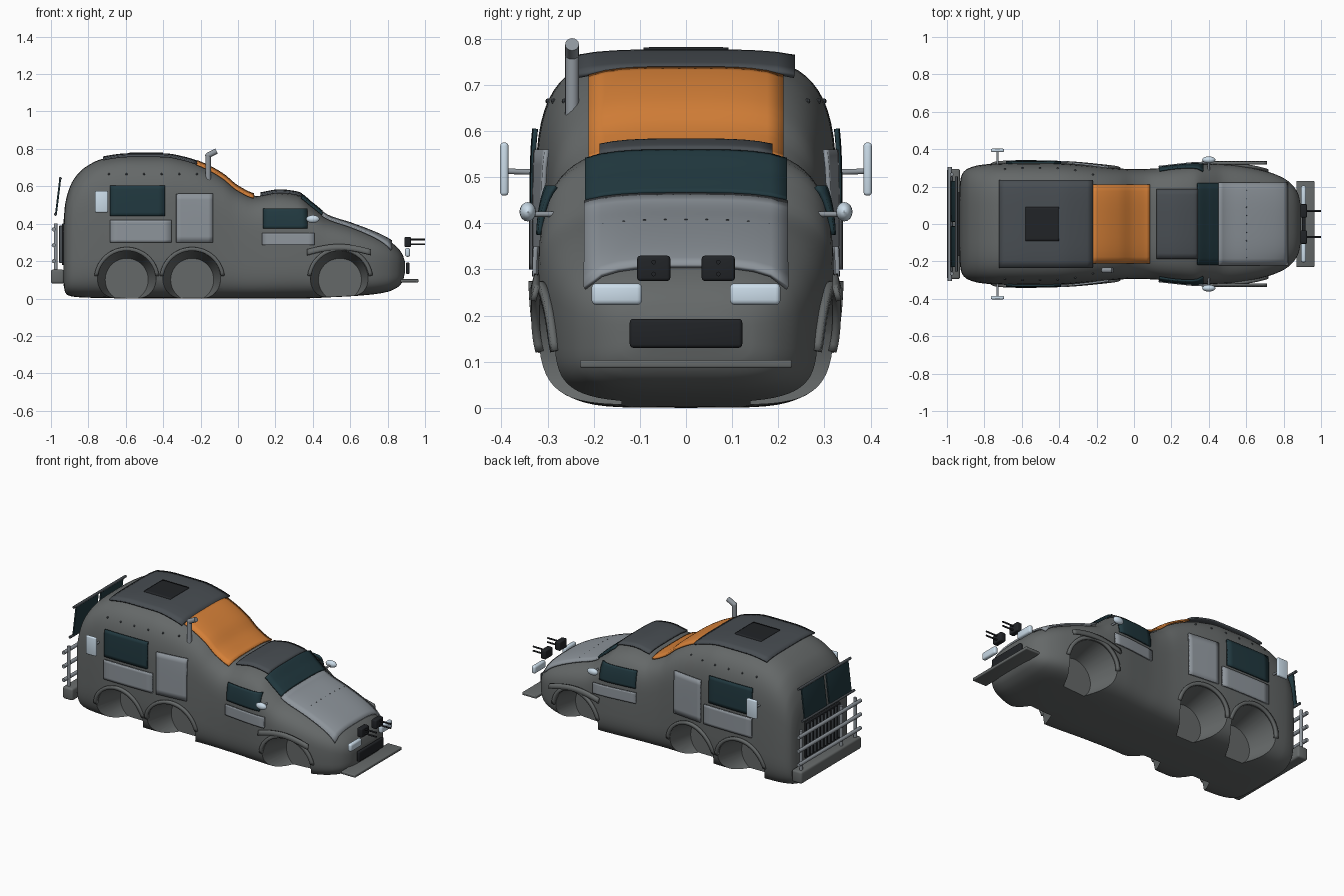
import bpy, bmesh, math
from mathutils import Vector, Matrix

if "Cube" in bpy.data.objects:
    bpy.data.objects.remove(bpy.data.objects["Cube"])

def mat(name, r, g, b):
    m = bpy.data.materials.new(name)
    m.diffuse_color = (r, g, b, 1)
    m.use_nodes = True
    m.node_tree.nodes["Principled BSDF"].inputs["Base Color"].default_value = m.diffuse_color
    return m

BODY = mat("body_grey", .13, .14, .14)
DARK = mat("slate", .065, .075, .085)
BLACK = mat("black", .015, .017, .02)
GLASS = mat("glass", .015, .04, .05)
STEEL = mat("steel", .27, .30, .33)
LAMP = mat("lamp", .6, .72, .82)
ORANGE = mat("orange", .68, .22, .04)

# Body stations: x, roof height, floor height, half width
ST = [(-.932, .42, .07, .21), (-.925, .50, .035, .25), (-.91, .565, .018, .28), (-.88, .635, .01, .30),
      (-.82, .70, .005, .316), (-.72, .748, .003, .324), (-.58, .765, 0, .327), (-.40, .765, 0, .325),
      (-.28, .745, 0, .316), (-.18, .71, 0, .306), (-.08, .655, 0, .297), (0, .59, 0, .293),
      (.10, .548, 0, .296), (.22, .565, 0, .308), (.32, .553, 0, .318), (.40, .495, .002, .321),
      (.48, .435, .006, .319), (.60, .395, .012, .305), (.72, .35, .022, .278), (.80, .312, .036, .245),
      (.85, .275, .058, .205), (.88, .235, .09, .155), (.893, .195, .14, .09)]

def interp(x, k):
    # monotone cubic through the stations
    x = min(max(x, ST[0][0]), ST[-1][0])
    i = max(j for j in range(len(ST) - 1) if ST[j][0] <= x)
    d = lambda j: (ST[j + 1][k] - ST[j][k]) / (ST[j + 1][0] - ST[j][0])
    def m(j):
        if j == 0: return d(0)
        if j == len(ST) - 1: return d(j - 1)
        a, b = d(j - 1), d(j)
        return 2 * a * b / (a + b) if a * b > 0 else 0
    h = ST[i + 1][0] - ST[i][0]
    t = (x - ST[i][0]) / h
    return ((2*t**3 - 3*t*t + 1) * ST[i][k] + (t**3 - 2*t*t + t) * h * m(i)
            + (3*t*t - 2*t**3) * ST[i + 1][k] + (t**3 - t*t) * h * m(i + 1))

def section(x):
    zt, zb, w = (interp(x, k) for k in (1, 2, 3))
    return (zt + zb) / 2, (zt - zb) / 2, w, 4 - .8 * min(1, max(0, x + .2))

def side_y(x, z):
    c, h, w, n = section(x)
    return w * max(0, 1 - min(1, abs((z - c) / h)) ** n) ** (1 / n)

def top_z(x, y):
    c, h, w, n = section(x)
    return c + h * max(0, 1 - min(1, abs(y / w)) ** n) ** (1 / n)

def finish(bm, name, material=None, angle=35):
    bmesh.ops.recalc_face_normals(bm, faces=bm.faces[:])
    me = bpy.data.meshes.new(name)
    bm.to_mesh(me)
    bm.free()
    me.shade_smooth()
    me.set_sharp_from_angle(angle=math.radians(angle))
    if material: me.materials.append(material)
    ob = bpy.data.objects.new(name, me)
    bpy.context.collection.objects.link(ob)
    return ob

def sheet(name, fn, nu, nv, material, thick=.01):
    bm = bmesh.new()
    g = [[bm.verts.new(fn(i / nu, j / nv)) for j in range(nv + 1)] for i in range(nu + 1)]
    for i in range(nu):
        for j in range(nv):
            bm.faces.new((g[i][j], g[i+1][j], g[i+1][j+1], g[i][j+1]))
    ob = finish(bm, name, material)
    s = ob.modifiers.new("thickness", 'SOLIDIFY')
    s.thickness, s.offset = thick, 0
    return ob

def box(name, x, y, z, material, bevel=.004, tilt=0):
    bm = bmesh.new()
    bmesh.ops.create_cube(bm, size=1)
    bmesh.ops.scale(bm, vec=(x[1]-x[0], y[1]-y[0], z[1]-z[0]), verts=bm.verts)
    bmesh.ops.bevel(bm, geom=bm.edges[:], offset=bevel, segments=3, affect='EDGES', profile=.5)
    bmesh.ops.rotate(bm, verts=bm.verts, matrix=Matrix.Rotation(tilt, 3, 'Y'))
    bmesh.ops.translate(bm, verts=bm.verts, vec=(sum(x)/2, sum(y)/2, sum(z)/2))
    return finish(bm, name, material)

def rod(name, a, b, r, material, r2=None, seg=16):
    a, b = Vector(a), Vector(b)
    bm = bmesh.new()
    bmesh.ops.create_cone(bm, cap_ends=True, segments=seg, radius1=r, radius2=r if r2 is None else r2, depth=(b-a).length)
    bmesh.ops.transform(bm, verts=bm.verts, matrix=Matrix.Translation((a+b)/2)
                        @ (b-a).to_track_quat('Z', 'Y').to_matrix().to_4x4())
    return finish(bm, name, material)

def ball(name, c, size, material, seg=16):
    bm = bmesh.new()
    bmesh.ops.create_uvsphere(bm, u_segments=seg, v_segments=seg // 2, radius=1)
    bmesh.ops.scale(bm, vec=size, verts=bm.verts)
    bmesh.ops.translate(bm, verts=bm.verts, vec=c)
    return finish(bm, name, material)

# Lofted hull
bm = bmesh.new()
xs = [a[0] + (b[0] - a[0]) * k / 4 for a, b in zip(ST, ST[1:]) for k in range(4)] + [ST[-1][0]]
N, rings = 64, []
for x in xs:
    c, h, w, n = section(x)
    ring = []
    for k in range(N):
        t = 2 * math.pi * k / N
        co, si = math.cos(t), math.sin(t)
        e = 2 / (n if si >= 0 else n + 1)
        ring.append(bm.verts.new((x, math.copysign(w * abs(co) ** e, co), c + math.copysign(h * abs(si) ** e, si))))
    rings.append(ring)
for p, q in zip(rings, rings[1:]):
    for k in range(N):
        bm.faces.new((p[k], p[(k+1) % N], q[(k+1) % N], q[k]))
bm.faces.new(rings[0])
bm.faces.new(rings[-1])
body = finish(bm, "body_shell", BODY)

# Wheel wells cut from the hull
WHEELS = (-.595, -.245, .545)
for x in WHEELS:
    for s in (-1, 1):
        cut = rod("wheel_well_cutter", (x, s*.14, .1), (x, s*.40, .1), .115, None, .18, 48)
        cut.hide_render = True
        b = body.modifiers.new("well", 'BOOLEAN')
        b.operation, b.object, b.solver = 'DIFFERENCE', cut, 'EXACT'
me = bpy.data.meshes.new_from_object(body.evaluated_get(bpy.context.evaluated_depsgraph_get()))
body.modifiers.clear()
body.data = me
me.shade_smooth()
me.set_sharp_from_angle(angle=math.radians(35))
for ob in [o for o in bpy.data.objects if o.name.startswith("wheel_well_cutter")]:
    bpy.data.objects.remove(ob)

# Panels laid over the roof, waist, cab and hood
for name, x0, x1, w, m, lift in (("roof_panel", -.72, -.22, .235, DARK, .007), ("waist_cover", -.22, .085, .21, ORANGE, .009),
                                 ("cab_roof", .12, .34, .187, DARK, .014), ("windscreen", .34, .45, .218, GLASS, .012),
                                 ("hood_panel", .45, .82, .22, STEEL, .008), ("roof_hatch", -.58, -.40, .092, BLACK, .012)):
    def over(u, v):
        x, y = x0 + (x1-x0)*u, w*(2*v - 1)
        flat = .6 if name == "roof_panel" else .15
        return x, y, top_z(x, y)*(1-flat) + top_z(x, 0)*flat + lift
    sheet(name, over, 16, 12, m)

for s, side in ((-1, "right"), (1, "left")):
    # Side windows, lockers and doors
    for name, x0, x1, z0, z1, m in (("rear_window", -.685, -.39, .44, .605, GLASS), ("rear_locker", -.685, -.355, .30, .42, STEEL),
                                    ("door", -.33, -.135, .30, .56, STEEL), ("cab_window", .135, .37, .375, .48, GLASS),
                                    ("cab_locker", .13, .41, .285, .35, STEEL)):
        def on_side(u, v):
            x, z = x0 + (x1-x0)*u, z0 + (z1-z0)*v
            return x, s*(side_y(x, z)*.6 + side_y(x, (z0+z1)/2)*.4 + .008), z
        sheet(f"{side}_{name}", on_side, 8, 8, m)
    # Wheel arch trims
    for wx in WHEELS:
        def arch(u, v):
            a, r = math.radians(8 + 164*u), .155 + .02*v
            x, z = wx + r*math.cos(a), .1 + r*math.sin(a)
            return x, s*(side_y(x, z) + .006), z
        sheet(f"{side}_arch_trim", arch, 28, 2, BODY, .018)
    # Front fender flare
    def flare(u, v):
        x = .37 + .34*u
        return x, s*(.331 - .008*v), .232 + .03*v + .028*math.sin(math.pi*u)
    sheet(f"{side}_front_flare", flare, 16, 2, BODY, .012)
    # Rear mirror on its arm
    rod(f"{side}_mirror_arm", (-.73, s*.29, .51), (-.73, s*.395, .513), .006, STEEL)
    box(f"{side}_mirror", (-.765, -.695), sorted((s*.385, s*.403)), (.46, .575), LAMP, .007)
    # Cab side lamp
    rod(f"{side}_lamp_arm", (.40, s*.27, .42), (.40, s*.345, .42), .006, STEEL)
    ball(f"{side}_side_lamp", (.40, s*.343, .425), (.036, .018, .021), LAMP)
    # Rivets along the upper body
    for k in range(6):
        x = -.69 + .094*k
        ball(f"{side}_rivet", (x, s*side_y(x, .665), .665), (.006, .006, .006), DARK, 8)
    # Headlamp and twin-pipe pod
    box(f"{side}_headlamp", (.893, .92), sorted((s*.095, s*.205)), (.223, .270), LAMP, .011)
    box(f"{side}_front_pod", (.89, .925), sorted((s*.034, s*.106)), (.275, .330), BLACK, .007)
    for z in (.29, .316):
        rod(f"{side}_pod_pipe", (.92, s*.07, z), (1.0, s*.07, z), .005, BLACK)
    # Rear window pane
    box(f"{side}_back_window", (-.967, -.957), sorted((s*.012, s*.23)), (.45, .64), GLASS, .003, .12)
    # Rear rail posts
    for y in (.13, .265) if s < 0 else (.265,):
        rod(f"{side}_rail_post", (-.975, s*y, .13), (-.975, s*y, .40), .01, STEEL)

# Rivets across the hood
for k in range(9):
    y = -.18 + .045*k
    ball("hood_rivet", (.60, y, top_z(.60, y) + .012), (.004, .004, .003), DARK, 8)

# Nose grille and bumper plate
box("nose_grille", (.898, .918), (-.122, .122), (.13, .193), BLACK, .008)
box("front_bumper", (.868, .965), (-.23, .23), (.086, .104), BODY, .005)

# Exhaust stack with bent tip
rod("exhaust_stack", (-.16, -.247, .60), (-.16, -.247, .765), .015, STEEL)
ball("exhaust_elbow", (-.16, -.247, .765), (.0155, .0155, .0155), STEEL)
rod("exhaust_tip", (-.16, -.247, .765), (-.115, -.247, .788), .015, STEEL)

# Tail: bumper, rails, window rods and slatted vent
box("rear_bumper", (-1.0, -.93), (-.295, .295), (.08, .155), BODY, .012)
for z in (.20, .285, .37):
    rod("rear_rail", (-.985, -.305, z), (-.985, .305, z), .011, STEEL)
for x, z in ((-.976, .45), (-.95, .642)):
    rod("back_window_rod", (x, -.255, z), (x, .255, z), .008, DARK)
box("vent_back", (-.942, -.925), (-.17, .17), (.18, .40), BLACK, .004)
for k in range(10):
    y = -.153 + .034*k
    box("vent_slat", (-.956, -.938), (y-.006, y+.006), (.19, .39), DARK, .003)
